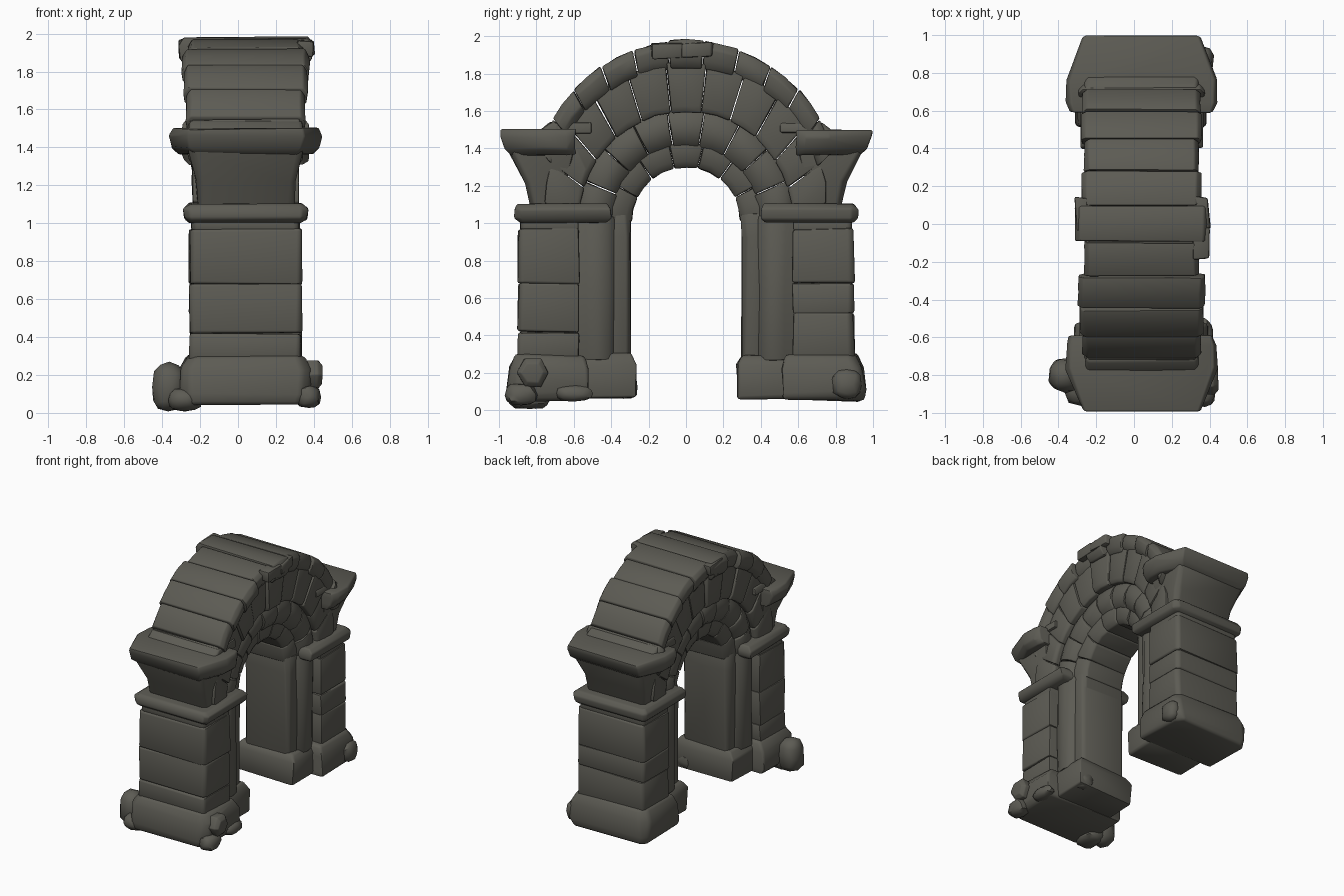
import bpy, bmesh, math, random
from mathutils import Vector

if "Cube" in bpy.data.objects:
    bpy.data.objects.remove(bpy.data.objects["Cube"])

random.seed(7)
CX = 0.04  # the arch body sits slightly off the origin because of the rubble
stone = bpy.data.materials.new("weathered grey stone")
stone.diffuse_color = (0.108, 0.105, 0.088, 1)
stone.use_nodes = True
stone.node_tree.nodes["Principled BSDF"].inputs["Base Color"].default_value = stone.diffuse_color


def finish(name, bm, bevel, jitter):
    """Roughen, wear the edges and turn a bmesh into an object."""
    for v in bm.verts:
        v.co += Vector([random.uniform(-jitter, jitter) for _ in range(3)])
    bmesh.ops.recalc_face_normals(bm, faces=bm.faces)
    if bevel:
        edges = [e for e in bm.edges if len(e.link_faces) == 2
                 and e.calc_face_angle(0) > math.radians(38)]
        bmesh.ops.bevel(bm, geom=edges, offset=bevel, segments=2, profile=0.5,
                        affect='EDGES', clamp_overlap=True)
    me = bpy.data.meshes.new(name)
    bm.to_mesh(me)
    bm.free()
    me.materials.append(stone)
    ob = bpy.data.objects.new(name, me)
    bpy.context.collection.objects.link(ob)
    return ob


def loft(name, rings, bevel=0.012, jitter=0.005):
    """Skin closed rings of points and cap both ends."""
    bm = bmesh.new()
    vs = [[bm.verts.new(p) for p in r] for r in rings]
    n = len(rings[0])
    for a, b in zip(vs, vs[1:]):
        for i in range(n):
            j = (i + 1) % n
            bm.faces.new((a[i], a[j], b[j], b[i]))
    bm.faces.new(vs[0])
    bm.faces.new(vs[-1])
    return finish(name, bm, bevel, jitter)


def pier_part(name, s, levels, bevel=0.012, jitter=0.006):
    """levels: (z, [(distance from arch centre, half width), ...]), mirrored in x."""
    rings = []
    for z, plan in levels:
        rings.append([(CX + w, s * y, z) for y, w in plan] +
                     [(CX - w, s * y, z) for y, w in reversed(plan)])
    return loft(name, rings, bevel, jitter)


def box(y0, y1, w, c=0.02):
    """Plan of a block with nipped outer corners."""
    return [(y0, w), (y1 - c, w), (y1, w - c)]


# Piers, one each side of the opening
for s, side in ((-1, "near"), (1, "far")):
    # plinths
    pier_part(f"{side}_plinth", s, [(0.05, box(0.52, 0.945, 0.33, 0.05)),
                                    (0.10, box(0.52, 0.955, 0.35, 0.05)),
                                    (0.23, box(0.52, 0.945, 0.345, 0.05)),
                                    (0.30, box(0.54, 0.91, 0.305, 0.04))], 0.02, 0.01)
    pier_part(f"{side}_inner_plinth", s, [(0.065, box(0.275, 0.56, 0.25)),
                                          (0.24, box(0.27, 0.56, 0.255)),
                                          (0.30, box(0.295, 0.56, 0.22))], 0.02, 0.008)
    # outer shaft courses, slightly narrower at the neck
    cuts = [0.28, 0.52 if s > 0 else 0.42, 0.68, 0.97]
    for i, (a, b) in enumerate(zip(cuts, cuts[1:])):
        pier_part(f"{side}_shaft_course_{i}", s, [(a, box(0.57, 0.90, 0.297, 0.02)),
                                                  (b, box(0.57, 0.895, 0.295, 0.02))])
    pier_part(f"{side}_shaft_neck", s, [(0.96, box(0.57, 0.885, 0.285)),
                                        (1.03, box(0.57, 0.885, 0.285))])
    # rounded middle shaft and inner jamb
    roll = [(0.385, 0.20), (0.42, 0.235), (0.47, 0.25), (0.53, 0.24), (0.575, 0.215), (0.60, 0.215)]
    pier_part(f"{side}_roll_shaft", s, [(0.27, roll), (0.65, roll), (1.04, roll)], 0.006)
    jamb = [(0.295, 0.17), (0.32, 0.195), (0.37, 0.205), (0.42, 0.195)]
    pier_part(f"{side}_jamb", s, [(0.27, jamb), (0.93, jamb), (1.05, jamb)], 0.008)
    # rounded string course
    pier_part(f"{side}_string_course", s, [(1.0, box(0.43, 0.89, 0.29)),
                                           (1.025, box(0.40, 0.915, 0.322, 0.03)),
                                           (1.075, box(0.40, 0.92, 0.328, 0.03)),
                                           (1.105, box(0.42, 0.90, 0.30))], 0.01, 0.005)
    # flared capital and its corner blocks
    pier_part(f"{side}_capital", s, [(1.09, box(0.66, 0.835, 0.255, 0.03)),
                                     (1.22, box(0.64, 0.865, 0.265, 0.03)),
                                     (1.39, box(0.60, 0.95, 0.305, 0.03))])
    # impost slab, tapering outward in plan
    def slab(y1, w):
        return [(0.59, w - 0.02), (0.64, w), (0.76, w), (y1, w - 0.085)]
    pier_part(f"{side}_impost", s, [(1.365, slab(0.93, 0.35)), (1.40, slab(0.965, 0.385)),
                                    (1.46, slab(0.99, 0.40)), (1.50, slab(0.995, 0.385))], 0.01, 0.006)
    # sloping weathering between the slab and the arch back
    pier_part(f"{side}_weathering", s, [(1.48, box(0.5, 0.80, 0.305)),
                                        (1.54, box(0.5, 0.73, 0.295))])

# Arch rings: (radius, centre height) of the boundaries between orders
CURVES = [(0.29, 1.01), (0.40, 1.02), (0.57, 1.03), (0.745, 1.105), (0.82, 1.155)]


def order(name, k, count, profile, a0=0, a1=180, wobble=0.0, sub=2, lift=0.0):
    """A ring of wedge stones between curves k and k+1; profile is (t, half width)."""
    (r0, c0), (r1, c1) = CURVES[k], CURVES[k + 1]
    for i in range(count):
        dw = random.uniform(-wobble, wobble)
        dr = random.uniform(-lift, lift)
        if i == count // 2:
            dw, dr = abs(dw) + wobble, lift
        gap = 0.25
        rings = []
        for j in range(sub + 1):
            lo = a0 + (a1 - a0) * i / count + gap
            hi = a0 + (a1 - a0) * (i + 1) / count - gap
            a = math.radians(lo + (hi - lo) * j / sub)
            pts = []
            for t, w in profile:
                r = r0 + (r1 - r0) * t + (dr if t > 0.5 else 0)
                c = c0 + (c1 - c0) * t
                pts.append((w + dw, r * math.cos(a), c + r * math.sin(a)))
            rings.append([(CX + w, y, z) for w, y, z in pts] +
                         [(CX - w, y, z) for w, y, z in reversed(pts)])
        loft(f"{name}_{i}", rings, 0.009, 0.004)


order("inner_arch_stone", 0, 7, [(0, 0.165), (0.3, 0.19), (1.05, 0.205)], wobble=0.004)
order("roll_arch_stone", 1, 9, [(-0.05, 0.20), (0.2, 0.235), (0.5, 0.25), (0.8, 0.24), (1.05, 0.215)],
      wobble=0.005)
order("voussoir", 2, 11, [(-0.02, 0.262), (0.12, 0.278), (1.05, 0.288)], wobble=0.008)
order("hood_stone", 3, 11, [(-0.15, 0.285), (0.2, 0.315), (0.7, 0.32), (1, 0.295)],
      16, 164, wobble=0.018, lift=0.008)

# Crown stones breaking out of the hood at the top
for x, y, w in ((0.345, 0.06, 0.06), (0.36, -0.1, 0.045), (-0.26, 0.05, 0.05)):
    loft("crown_stone", [[(x - w, y - 0.09, z), (x + w, y - 0.08, z - 0.01),
                          (x + w * 0.8, y + 0.08, z), (x - w, y + 0.09, z)]
                         for z in (1.89, 1.97)], 0.012, 0.008)


def rock(name, loc, size):
    bm = bmesh.new()
    bmesh.ops.create_icosphere(bm, subdivisions=2, radius=1)
    for v in bm.verts:
        # squared-off boulder
        v.co = Vector([math.copysign(abs(c) ** 0.75 * d, c) for c, d in zip(v.co, size)]) + Vector(loc)
        v.co.z = max(v.co.z, 0.006)
    return finish(name, bm, 0, 0.006)


# Fallen rubble round the feet
rock("boulder", (-0.365, -0.80, 0.135), (0.09, 0.09, 0.13))
rock("foot_stone", (-0.28, -0.84, 0.07), (0.09, 0.12, 0.065))
rock("side_stone", (0.37, -0.88, 0.085), (0.065, 0.085, 0.06))
rock("front_stone", (0.37, -0.60, 0.09), (0.045, 0.10, 0.04))
rock("far_stone", (0.37, 0.86, 0.14), (0.05, 0.08, 0.08))
rock("jamb_stone", (0.22, -0.31, 0.12), (0.07, 0.05, 0.06))
# Six-sided stone set against the near plinth
loft("hexagonal_stone", [[(x, -0.82 + r * math.cos(i * math.pi / 3), 0.20 + r * math.sin(i * math.pi / 3))
                          for i in range(6)] for x, r in ((0.34, 0.085), (0.42, 0.085), (0.445, 0.06))],
     0.006, 0.004)

# Smooth the worn edges
for ob in bpy.context.scene.objects:
    ob.select_set(True)
    bpy.context.view_layer.objects.active = ob
bpy.ops.object.shade_smooth_by_angle(angle=math.radians(40))
